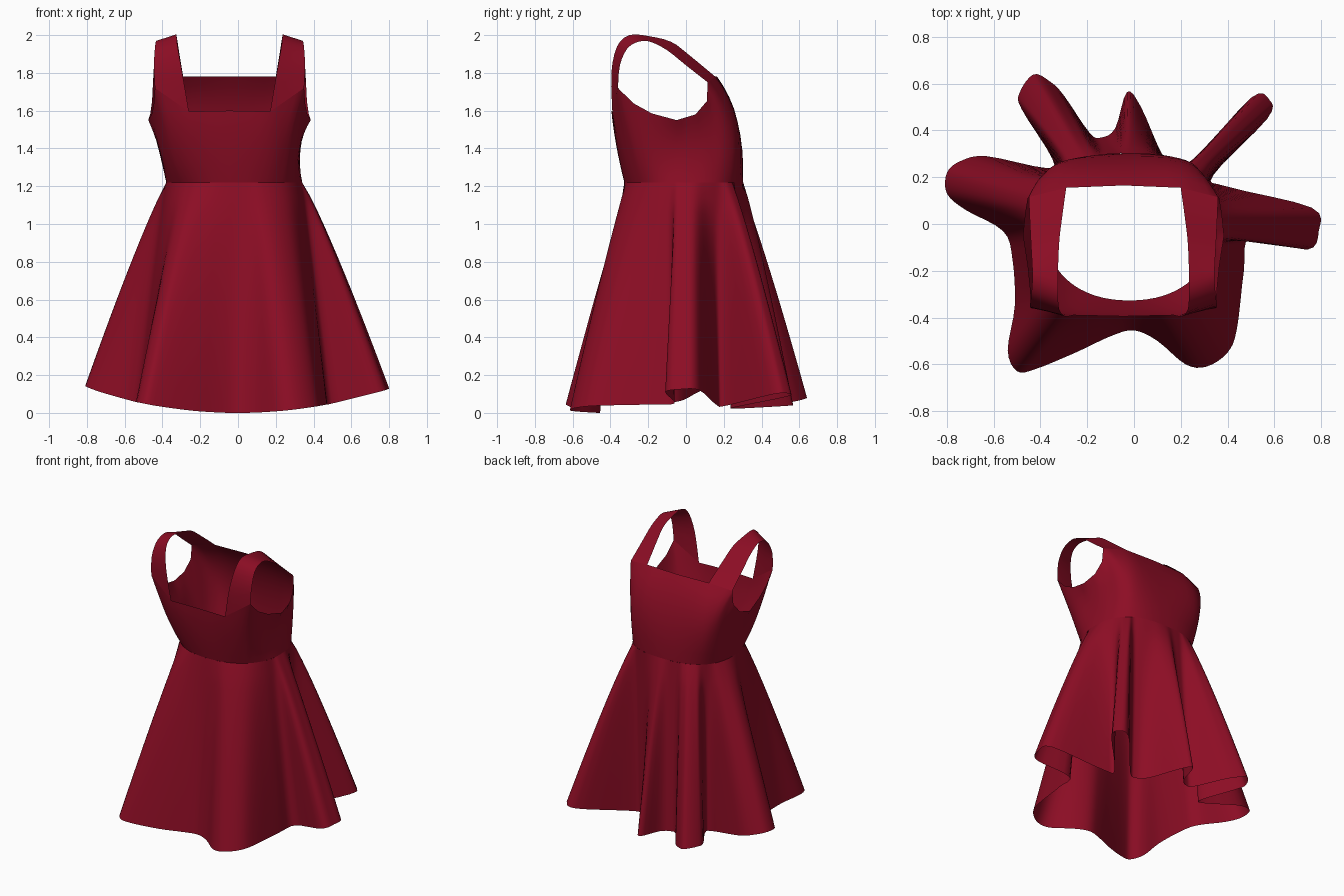
import bpy, math
from mathutils import Vector as V

if "Cube" in bpy.data.objects:
    bpy.data.objects.remove(bpy.data.objects["Cube"])

red = bpy.data.materials.new("crimson_cloth")
red.diffuse_color = (0.265, 0.004, 0.018, 1)
red.use_nodes = True
red.node_tree.nodes["Principled BSDF"].inputs["Base Color"].default_value = red.diffuse_color
CX = -0.045  # bodice centre line


def grid(name, cols, closed):
    """Sheet from columns of points (each column runs bottom to top)."""
    n, m = len(cols), len(cols[0])
    verts = [p for c in cols for p in c]
    faces = []
    for i in range(n if closed else n - 1):
        j = (i + 1) % n
        for k in range(m - 1):
            faces.append((i * m + k, j * m + k, j * m + k + 1, i * m + k + 1))
    me = bpy.data.meshes.new(name)
    me.from_pydata(verts, [], faces)
    me.materials.append(red)
    for p in me.polygons:
        p.use_smooth = True
    ob = bpy.data.objects.new(name, me)
    bpy.context.collection.objects.link(ob)
    return ob


def spline(pts, steps, closed=True):
    """Catmull-Rom through the points."""
    out, n = [], len(pts)
    get = (lambda i: pts[i % n]) if closed else (lambda i: pts[max(0, min(n - 1, i))])
    for i in range(n if closed else n - 1):
        a, b, c, d = (get(i + k) for k in (-1, 0, 1, 2))
        for s in range(steps):
            t = s / steps
            out.append(0.5 * (2 * b + (c - a) * t + (2 * a - 5 * b + 4 * c - d) * t * t
                              + (3 * b - a - 3 * c + d) * t ** 3))
    if not closed:
        out.append(pts[-1].copy())
    return out


def waist(ang):
    """Rounded waist outline, squarer at the back."""
    c, s = math.cos(ang), math.sin(ang)
    e = 2.2 if s < 0 else 2.6
    r = (abs(c / 0.36) ** e + abs(s / 0.315) ** e) ** (-1 / e)
    return V((-0.02 + r * c, -0.012 + r * s, 1.22))


def angle(p):
    """Direction from the centre, counted from the front."""
    return (math.atan2(p.y + 0.012, p.x + 0.02) + math.pi / 2 + 1e-3) % (2 * math.pi) - math.pi / 2


# Skirt: folded hem outline, lofted up to the waist
hem = [(0, -.455), (.1, -.50), (.22, -.60), (.31, -.61), (.40, -.55), (.44, -.45),
       (.47, -.20), (.50, -.06), (.74, -.11), (.79, -.03), (.76, .07), (.40, .16),
       (.34, .21), (.57, .45), (.58, .53), (.50, .54), (.26, .27), (.19, .24),
       (.12, .30), (.03, .50), (-.03, .565), (-.08, .41), (-.14, .37), (-.19, .39),
       (-.30, .55), (-.36, .61), (-.43, .64), (-.49, .56), (-.48, .49), (-.35, .28),
       (-.38, .24), (-.63, .29), (-.74, .27), (-.80, .22), (-.80, .13), (-.72, .06),
       (-.56, -.03), (-.52, -.15), (-.51, -.35), (-.54, -.54), (-.50, -.63),
       (-.42, -.62), (-.25, -.55), (-.1, -.48)]
hem = spline([V((x, y, 0.2 * x * x + 0.07 * max(y, 0))) for x, y in hem], 4)
angs = [angle(p) for p in hem]
n = len(angs)
for _ in range(40):  # spread the folds evenly along the waist
    angs = [(angs[i - 1] - (2 * math.pi if i == 0 else 0) + 2 * angs[i]
             + angs[(i + 1) % n] + (2 * math.pi if i == n - 1 else 0)) / 4 for i in range(n)]
cols = []
for p, a in zip(hem, angs):
    w = waist(a)
    col = []
    for k in range(15):
        t = 1 - k / 14
        q = w.lerp(p, t ** 0.88)
        q.z = w.z + (p.z - w.z) * t
        col.append(q)
    cols.append(col)
grid("skirt", cols, True)

# Bodice: half outlines from front centre to back centre (offset from centre, y, z)
top = [(0, -.395, 1.6), (.215, -.39, 1.595), (.395, -.36, 1.72), (.40, -.28, 1.64),
       (.41, -.18, 1.585), (.43, -.05, 1.55), (.42, .05, 1.58), (.41, .11, 1.65),
       (.405, .115, 1.75), (.245, .155, 1.78), (0, .165, 1.78)]
mid = [(0, -.37, 1.42), (.2, -.36, 1.44), (.31, -.31, 1.44), (.35, -.25, 1.42),
       (.37, -.17, 1.4), (.375, -.05, 1.4), (.375, .05, 1.4), (.365, .13, 1.45),
       (.335, .22, 1.51), (.24, .267, 1.54), (0, .273, 1.54)]


def full(half):
    right = [V((CX + x, y, z)) for x, y, z in half]
    left = [V((CX - x, y, z)) for x, y, z in half[1:-1]]
    return right + left[::-1]


T, M = full(top), spline(full(mid), 4)
cols = []
for i, m in enumerate(M):
    a, b = T[i // 4], T[(i // 4 + 1) % len(T)]
    t3 = a.lerp(b, (i % 4) / 4)
    w = waist(angle(m))
    col = []
    for k in range(9):
        t = k / 8
        col.append(w * (2 * (t - .5) * (t - 1)) + m * (4 * t * (1 - t)) + t3 * (2 * t * (t - .5)))
    cols.append(col)
grid("bodice", cols, True)

# Shoulder straps: ribbons between an outer and an inner edge
outer = [(.395, -.36, 1.72), (.40, -.35, 1.84), (.395, -.31, 1.93), (.39, -.25, 1.965),
         (.39, -.19, 1.965), (.395, -.10, 1.92), (.40, 0, 1.84), (.405, .115, 1.75)]
inner = [(.215, -.39, 1.595), (.25, -.395, 1.80), (.275, -.365, 1.94), (.28, -.30, 2.0),
         (.28, -.20, 1.995), (.275, -.08, 1.965), (.265, .01, 1.90), (.245, .155, 1.78)]
for side, name in ((1, "right_strap"), (-1, "left_strap")):
    o, i = (spline([V((CX + side * x, y, z)) for x, y, z in e], 3, False) for e in (outer, inner))
    cols = [[a.lerp(b, k / 2) for k in range(3)] for a, b in zip(o, i)]
    grid(name, cols if side < 0 else [c[::-1] for c in cols], False)
